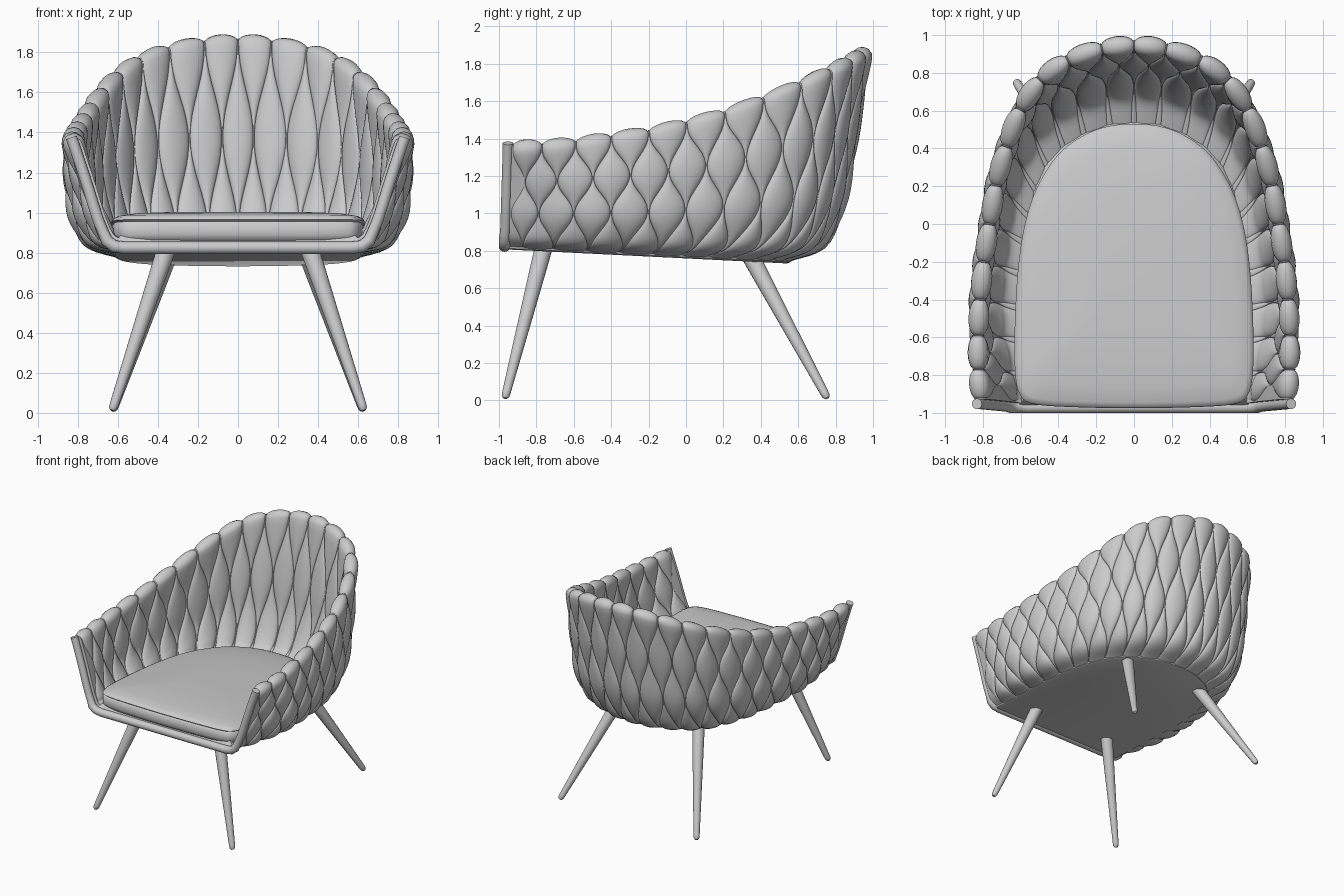
import bpy, bmesh, math
from mathutils import Vector

if "Cube" in bpy.data.objects:
    bpy.data.objects.remove(bpy.data.objects["Cube"])

# ---------- helpers ----------
def cat(pts, i):
    """Catmull-Rom lookup at fractional index i (numbers or Vectors)."""
    n = len(pts) - 1
    k = max(0, min(n - 1, int(math.floor(i))))
    t = i - k
    b, c = pts[k], pts[k + 1]
    a = pts[k - 1] if k > 0 else b * 2 - c
    d = pts[k + 2] if k + 2 <= n else c * 2 - b
    return (b * 2 + (c - a) * t + (a * 2 - b * 5 + c * 4 - d) * t ** 2
            + (b * 3 - a - c * 3 + d) * t ** 3) * 0.5

def smooth(a, b, x):
    t = max(0, min(1, (x - a) / (b - a)))
    return t * t * (3 - 2 * t)

def mirrored(half):
    """Half list starting on x = 0 -> full list from -x to +x."""
    full = [Vector(p) for p in half]
    return [Vector((-p.x, *p[1:])) for p in full[:0:-1]] + full

def make(name, verts, faces, angle=None):
    me = bpy.data.meshes.new(name)
    me.from_pydata([tuple(v) for v in verts], [], faces)
    ob = bpy.data.objects.new(name, me)
    bpy.context.collection.objects.link(ob)
    if angle is None:
        me.polygons.foreach_set("use_smooth", [True] * len(me.polygons))
    else:
        bm = bmesh.new()
        bm.from_mesh(me)
        bmesh.ops.recalc_face_normals(bm, faces=bm.faces)
        bm.to_mesh(me)
        bm.free()
        bpy.ops.object.select_all(action='DESELECT')
        ob.select_set(True)
        bpy.context.view_layer.objects.active = ob
        bpy.ops.object.shade_smooth_by_angle(angle=math.radians(angle))
    return ob

def tube(name, pts, radii):
    cu = bpy.data.curves.new(name, 'CURVE')
    cu.dimensions = '3D'
    cu.bevel_depth = 1
    cu.bevel_resolution = 6
    cu.use_fill_caps = True
    sp = cu.splines.new('POLY')
    sp.points.add(len(pts) - 1)
    for p, co, r in zip(sp.points, pts, radii):
        p.co = (*co, 1)
        p.radius = r
    sp.use_smooth = True
    ob = bpy.data.objects.new(name, cu)
    bpy.context.collection.objects.link(ob)
    return ob

def lofted(name, rings, angle):
    n = len(rings[0])
    verts = [v for r in rings for v in r]
    faces = [(k * n + j, k * n + (j + 1) % n, (k + 1) * n + (j + 1) % n, (k + 1) * n + j)
             for k in range(len(rings) - 1) for j in range(n)]
    faces += [tuple(range(n)), tuple(range(len(verts) - n, len(verts)))]
    return make(name, verts, faces, angle)

# ---------- shell surface: rim curve, bottom curve, section shapes ----------
RIM = mirrored([(0, .945, 1.838), (.17, .927, 1.828), (.35, .865, 1.795), (.495, .76, 1.742),
                (.6, .605, 1.67), (.675, .41, 1.59), (.73, .205, 1.515), (.765, 0, 1.46),
                (.795, -.2, 1.415), (.815, -.4, 1.385), (.825, -.59, 1.358), (.825, -.77, 1.345),
                (.812, -.93, 1.34)])
bot2 = [(0, .54), (.13, .53), (.27, .48), (.38, .41), (.47, .31), (.53, .18), (.57, .04),
        (.59, -.1), (.6, -.27), (.6, -.45), (.6, -.62), (.6, -.8), (.6, -.95)]
BOT = mirrored([(x, y, .797 - .05 * y) for x, y in bot2])
HEIGHT = [0, .075, .27, .52, .76, 1]
SIDE = [0, .57, .9, 1, 1.03, 1]
BACK = [0, .42, .67, .79, .885, 1]
FRONT = [0, .25, .45, .63, .81, 1]
N = 12

def surf(u, q):
    u = max(-N, min(N, u))
    r, b = cat(RIM, u + N), cat(BOT, u + N)
    wb, wf = 1 - smooth(1.5, 6, abs(u)), smooth(9, 12, abs(u))
    f = (cat(BACK, q * 5) * wb + cat(FRONT, q * 5) * wf
         + cat(SIDE, q * 5) * (1 - wb - wf))
    p = b.lerp(r, f)
    p.z = b.z + (r.z - b.z) * cat(HEIGHT, q * 5)
    return p

def frame_at(u, q):
    h = .02
    ul, uh, ql, qh = max(-N, u - h), min(N, u + h), max(0, q - h), min(1, q + h)
    du = surf(uh, q) - surf(ul, q)
    dv = (surf(u, qh) - surf(u, ql)).normalized()
    return surf(u, q), dv.cross(du).normalized(), dv

# profile stations: up the outside, over the rim, down the inside
NQ, NR = 26, 6
STATIONS = ([(i / NQ, 0) for i in range(NQ + 1)]
            + [(1, math.pi * i / NR) for i in range(1, NR)]
            + [(i / NQ, math.pi) for i in range(NQ, -1, -1)])
CORE, PUFF, ACROSS = .025, .03, 10

def strip(verts, faces, uc, half_width, puff):
    base, w = len(verts), ACROSS + 1
    for q, ang in STATIONS:
        v = cat(HEIGHT, q * 5)
        # the weave is longer on the inside than on the outside
        hw = half_width((1 - v) * math.pi * (3 if ang < 1.6 else 2.3))
        fade = .25 + .75 * smooth(0, .1, v)
        for j in range(w):
            s = math.sin(math.pi * (j / ACROSS - .5))
            p, n, t = frame_at(max(-N, min(N, uc + s * hw)), q)
            d = n * math.cos(ang) + t * math.sin(ang)
            verts.append(p + d * (CORE + fade * puff(hw, s)))
    for i in range(len(STATIONS) - 1):
        for j in range(ACROSS):
            a = base + i * w + j
            faces.append((a, a + w, a + w + 1, a + 1))

# woven shell: alternating leaf-shaped padded bands
verts, faces = [], []
for k in range(-2 * N + 1, 2 * N):
    sign = 1 if k % 2 else -1
    strip(verts, faces, k / 2,
          lambda ph, sg=sign: .25 * (1 + .92 * sg * math.cos(ph)),
          lambda hw, s: PUFF * (hw / .48) ** .5 * max(0, 1 - s * s) ** .6)
make("woven_shell", verts, faces)

# flat arm end panels with closed front edge
for side, label in ((1, "right"), (-1, "left")):
    verts, faces = [], []
    strip(verts, faces, side * 11.75, lambda ph: .25, lambda hw, s: .008)
    w, m = ACROSS + 1, len(STATIONS)
    e = ACROSS if side > 0 else 0
    for i in range(m // 2):
        a, b = i * w + e, (i + 1) * w + e
        c, d = (m - 2 - i) * w + e, (m - 1 - i) * w + e
        faces.append((a, b, c, d) if b != c else (a, b, d))
    make(label + "_arm_end_panel", verts, faces, 40)

# front frame: both posts and the rail in one tube
post = [surf(N, q / 8) + Vector((.008, -.022, 0)) for q in range(8, 1, -1)]
post.insert(0, post[0] + Vector((.012, 0, .035)))
post += [Vector((.655, -.97, .86)), Vector((.62, -.97, .832)), Vector((.57, -.97, .825))]
path = post + [Vector((-p.x, p.y, p.z)) for p in reversed(post)]
tube("front_frame", path, [.028] * 8 + [.031] * (len(path) - 16) + [.028] * 8)

# base slab under the seat
outline = [cat(BOT, i / 3) for i in range(24 * 3 + 1)]
def slab_ring(scale, dz):
    return [Vector((p.x * scale, (p.y + .2) * scale - .2, .762 - .05 * p.y + dz)) for p in outline]
lofted("base_slab", [slab_ring(1.0, -.003), slab_ring(1.025, .004), slab_ring(1.03, .015),
                     slab_ring(1.0, .06), slab_ring(.96, .085)], 35)

# seat cushion with a seam around the side, sloping down to the rear
half = [Vector(p) for p in [(0, .53), (.2, .5), (.38, .39), (.5, .22), (.57, .03), (.61, -.2),
        (.63, -.5), (.63, -.78), (.6, -.91), (.52, -.955), (.3, -.97), (0, -.975)]]
loop = half + [Vector((-p.x, p.y)) for p in half[-2:0:-1]]
ext = loop[-2:] + loop + loop[:3]
cushion = [cat(ext, 2 + i / 5) for i in range(len(loop) * 5)]
def cushion_ring(scale, z):
    pts = [Vector((p.x * scale, (p.y + .22) * scale - .22, z)) for p in cushion]
    return [p - Vector((0, 0, .055 * (p.y + .97))) for p in pts]
lofted("seat_cushion", [cushion_ring(s, z) for s, z in
       ((.94, .85), (.985, .865), (1, .89), (1, .945), (.985, .957), (1, .966), (.99, .98),
        (.96, .99), (.85, 1.005), (.6, 1.02), (.3, 1.028))], 60)

# tapered splayed legs
for sx, label in ((1, "right"), (-1, "left")):
    for part, top, foot in (("front", (.35, -.755, .84), (.628, -.968, .012)),
                            ("rear", (.35, .335, .79), (.625, .755, .012))):
        a = Vector((top[0] * sx, top[1], top[2]))
        b = Vector((foot[0] * sx, foot[1], foot[2]))
        ts = (0, .15, .96, .985, 1)
        tube(f"{part}_{label}_leg", [a.lerp(b, t) for t in ts], (.048, .045, .023, .021, .012))
